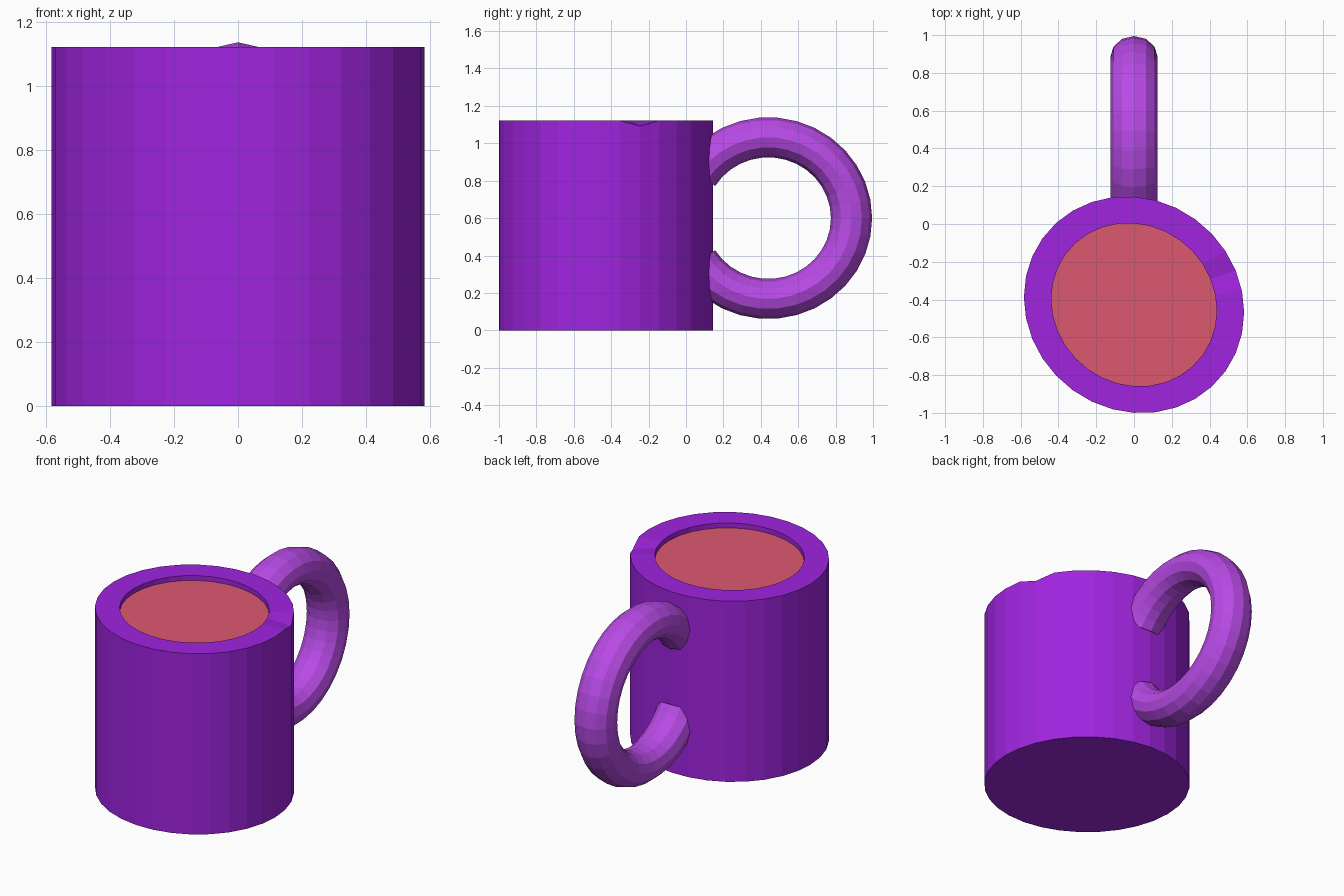
import bpy, bmesh, math

if "Cube" in bpy.data.objects:
    bpy.data.objects.remove(bpy.data.objects["Cube"])

CY = -0.4275          # centre of the cup in y
SIDES = 32


def material(name, rgb):
    m = bpy.data.materials.new(name)
    m.diffuse_color = (*rgb, 1)
    m.use_nodes = True
    m.node_tree.nodes["Principled BSDF"].inputs["Base Color"].default_value = m.diffuse_color
    return m


purple = material("cup purple", (0.352, 0.0176, 0.745))
light_purple = material("handle purple", (0.479, 0.069, 0.791))
pink = material("drink pink", (0.73, 0.098, 0.162))


def finish(bm, name, mat):
    bmesh.ops.recalc_face_normals(bm, faces=bm.faces)
    mesh = bpy.data.meshes.new(name)
    bm.to_mesh(mesh)
    bm.free()
    mesh.materials.append(mat)
    ob = bpy.data.objects.new(name, mesh)
    bpy.context.collection.objects.link(ob)
    return ob


def ring(bm, rx, ry, z):
    # slightly skewed hand-made oval
    out = []
    for i in range(SIDES):
        a = 2 * math.pi * i / SIDES
        x = rx * math.cos(a)
        out.append(bm.verts.new((x, CY + ry * math.sin(a) - 0.07 * x, z)))
    return out


def bridge(bm, a, b):
    n = len(a)
    for i in range(n):
        bm.faces.new((a[i], a[(i + 1) % n], b[(i + 1) % n], b[i]))


# Cup: floor, outer wall, rim, inner wall, inner floor
bm = bmesh.new()
profile = [(0.583, 0.572, 0.005), (0.583, 0.572, 1.122),
           (0.438, 0.431, 1.122), (0.438, 0.431, 0.14)]
rings = [ring(bm, *p) for p in profile]
for a, b in zip(rings, rings[1:]):
    bridge(bm, a, b)
bm.faces.new(rings[0])
bm.faces.new(rings[-1])
rings[1][2].co.z -= 0.03      # small chip in the rim
for v in rings[0]:
    v.co.z = 0.0
finish(bm, "cup", purple)

# Drink surface just under the rim
bm = bmesh.new()
bm.faces.new(ring(bm, 0.438, 0.431, 1.092))
finish(bm, "drink", pink)

# Handle: open ring whose ends are buried in the cup wall
bm = bmesh.new()
MAJOR, TUBE, STEPS = 0.432, 12, 28
HY, HZ = 0.44, 0.6
end = math.radians(148)
loops = []
for s in range(STEPS + 1):
    a = -end + 2 * end * s / STEPS
    loop = []
    for t in range(TUBE):
        b = 2 * math.pi * t / TUBE
        r = MAJOR + 0.107 * math.cos(b)
        loop.append(bm.verts.new((0.125 * math.sin(b),
                                  HY + r * math.cos(a) * 1.03,
                                  HZ + r * math.sin(a))))
    loops.append(loop)
for a, b in zip(loops, loops[1:]):
    bridge(bm, a, b)
bm.faces.new(loops[0])
bm.faces.new(loops[-1])
finish(bm, "handle", light_purple)
